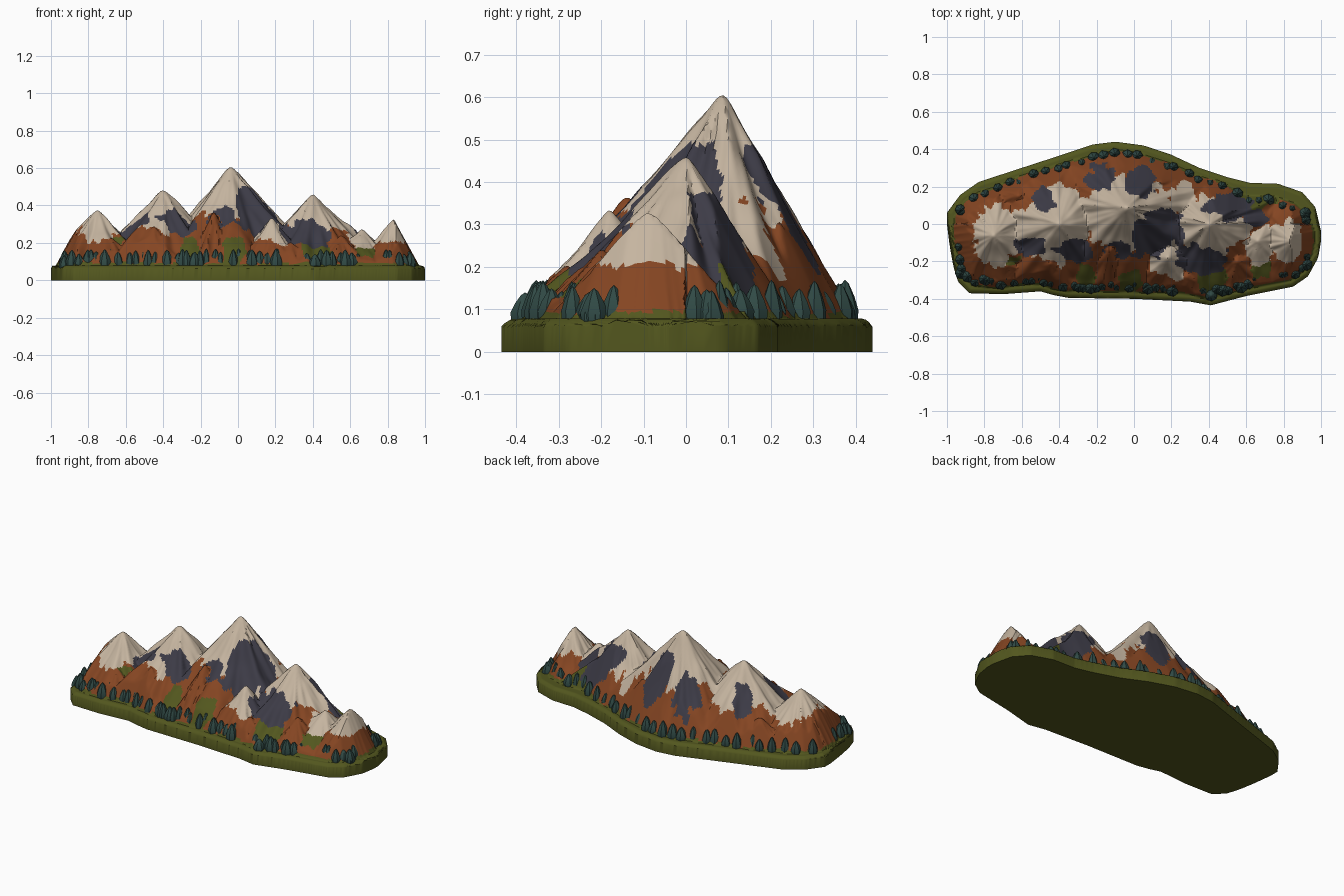
import bpy, bmesh, math, random
from mathutils import Vector, noise, kdtree

if "Cube" in bpy.data.objects:
    bpy.data.objects.remove(bpy.data.objects["Cube"])

random.seed(4)


def material(name, rgb):
    m = bpy.data.materials.new(name)
    m.diffuse_color = (*rgb, 1)
    m.use_nodes = True
    m.node_tree.nodes["Principled BSDF"].inputs["Base Color"].default_value = m.diffuse_color
    return m


GRASS = material("meadow green", (0.085, 0.094, 0.013))
EARTH = material("red brown earth", (0.235, 0.060, 0.016))
SLATE = material("slate rock", (0.046, 0.044, 0.062))
SNOW = material("cream snow", (0.56, 0.46, 0.35))
PINE = material("pine teal", (0.030, 0.068, 0.060))

# Outline of the base: front edge and back edge as (x, y)
FRONT = [(-1, .0), (-.985, -.12), (-.965, -.23), (-.94, -.31), (-.88, -.37), (-.7, -.375),
         (-.5, -.36), (-.43, -.38), (-.35, -.395), (0, -.40), (.3, -.415), (.41, -.435),
         (.6, -.385), (.85, -.335), (.93, -.28), (.985, -.18), (1, -.09)]
BACK = [(-1, .06), (-.93, .155), (-.83, .225), (-.6, .30), (-.4, .365), (-.22, .425),
        (-.1, .44), (.05, .42), (.2, .37), (.35, .30), (.5, .25), (.62, .22), (.77, .215),
        (.9, .17), (.97, .09), (1, -.04)]


def edge(table, x):
    for (x0, y0), (x1, y1) in zip(table, table[1:]):
        if x <= x1:
            return y0 + (y1 - y0) * (x - x0) / (x1 - x0)
    return table[-1][1]


# Peaks: x, y, top, radius in x, radius to front, radius to back, can hold snow
PEAKS = [(-.75, -.06, .370, .34, .34, .33, 1), (-.40, .0, .478, .46, .42, .40, 1),
         (-.04, .085, .595, .54, .50, .39, 1), (.40, .0, .450, .42, .42, .31, 1),
         (.84, -.09, .328, .26, .26, .25, 1), (.18, -.18, .325, .26, .25, .24, 1),
         (.66, -.09, .265, .26, .29, .24, 1),
         # brown foothills
         (-.88, -.17, .22, .20, .22, .28, 0), (-.45, -.21, .28, .22, .19, .22, 0),
         (-.13, -.14, .36, .18, .28, .22, 0), (.28, -.28, .20, .16, .13, .17, 0),
         (.55, -.2, .235, .19, .19, .22, 0), (-.62, .15, .23, .24, .2, .17, 0),
         (-.22, .26, .25, .22, .2, .14, 0), (.14, .22, .30, .2, .2, .15, 0),
         (-.8, .08, .20, .2, .2, .15, 0), (-.68, -.22, .22, .2, .2, .15, 0)]

# Patches seen from above: x, y, radius x, radius y
SLATE_PATCHES = [(.16, -.02, .12, .11), (.04, -.06, .05, .11), (.36, -.19, .13, .08),
                 (.50, .09, .13, .07), (-.33, -.14, .10, .06), (-.18, .26, .09, .07),
                 (.03, .22, .08, .08), (-.56, -.12, .07, .05), (-.48, .13, .06, .07),
                 (-.08, -.14, .07, .05), (.64, .03, .06, .05), (.12, -.13, .06, .05)]
SNOW_PATCHES = [(-.60, -.03, .13, .09), (-.24, .05, .16, .08), (-.46, -.10, .07, .08),
                (.27, .13, .06, .09), (.20, -.14, .06, .09), (.70, -.10, .10, .06),
                (-.78, -.12, .05, .08), (.04, .15, .07, .06)]
GRASS_PATCHES = [(-.02, -.28, .06, .1), (.42, -.29, .09, .06), (-.66, -.18, .05, .04),
                 (.68, -.22, .05, .08), (-.25, -.28, .05, .07), (.64, .12, .08, .05)]

# Dense outline for the distance to the rim
rim = []
for table in (FRONT, BACK):
    for i in range(401):
        x = -1 + i / 200
        rim.append((x, edge(table, x)))
for s in (-1, 1):
    lo, hi = edge(FRONT, s), edge(BACK, s)
    rim += [(s, lo + (hi - lo) * i / 20) for i in range(21)]
tree = kdtree.KDTree(len(rim))
for i, p in enumerate(rim):
    tree.insert((p[0], p[1], 0), i)
tree.balance()


def terrain(x, y):
    """Height, share of the summit height, and whether the peak carries snow."""
    e = tree.find((x, y, 0))[2]
    best = (0, 1, 0)
    for i, (px, py, top, rx, rf, rb, snowy) in enumerate(PEAKS):
        u, v = (x - px) / rx, (y - py) / (rf if y < py else rb)
        d = math.hypot(u, v)
        if d > 1.4:
            continue
        a = math.atan2(v, u)
        ridge = noise.noise(Vector((2.3 * math.cos(a), 2.3 * math.sin(a), i * 7.3)))
        fine = noise.noise(Vector((5 * math.cos(a), 5 * math.sin(a), i * 3.1 + 2 * d)))
        d *= 1 + .24 * ridge + .13 * fine
        d = math.sqrt(d * d + .0012) - .0346
        h = (top - .07) * max(0, 1 - d) ** 1.28
        if h > best[0]:
            best = (h, top - .07, snowy)
    rough = noise.noise(Vector((x * 14, y * 14, 2))) * .010
    h = .075 + best[0] + (rough if best[0] > .02 else 0)
    shore = .036 + .016 * noise.noise(Vector((x * 6, y * 6, 9)))
    if y > 0:
        shore += .008 + .035 * max(0, 1 - abs(x - .75) / .25)
    h = min(h, .078 + 1.9 * max(0, e - shore))
    if e < .02:
        h = .055 + (h - .055) * math.sqrt(e / .02)
    return h, (h - .075) / best[1], best[2]


def inside(patches, x, y, wobble):
    return any(math.hypot((x - a) / b, (y - c) / d) < 1 + wobble for a, c, b, d in patches)


def finish(bm, name, mats, angle):
    bmesh.ops.recalc_face_normals(bm, faces=bm.faces)
    me = bpy.data.meshes.new(name)
    bm.to_mesh(me)
    bm.free()
    for m in mats:
        me.materials.append(m)
    ob = bpy.data.objects.new(name, me)
    bpy.context.collection.objects.link(ob)
    bpy.ops.object.select_all(action='DESELECT')
    ob.select_set(True)
    bpy.context.view_layer.objects.active = ob
    bpy.ops.object.shade_smooth_by_angle(angle=math.radians(angle))
    return ob


# Mountain range: height field fitted to the outline
NX, NY = 240, 104
bm = bmesh.new()
grid, info = [], {}
for i in range(NX + 1):
    u = -1 + 2 * i / NX
    x = .75 * u + .25 * math.sin(u * math.pi / 2)
    lo, hi = edge(FRONT, x), edge(BACK, x)
    col = []
    for j in range(NY + 1):
        y = lo + (hi - lo) * j / NY
        h, f, s = terrain(x, y)
        v = bm.verts.new((x, y, h))
        info[v] = (f, s)
        col.append(v)
    grid.append(col)
for i in range(NX):
    for j in range(NY):
        face = bm.faces.new((grid[i][j], grid[i + 1][j], grid[i + 1][j + 1], grid[i][j + 1]))
        c = face.calc_center_median()
        f, snowy = info[grid[i][j]]
        broad = noise.noise(Vector((c.x * 9, c.y * 9, 5)))
        jag = noise.noise(Vector((c.x * 26, c.y * 26, 1)))
        wob = .4 * broad + .35 * jag
        if c.z < .092 + .012 * broad:
            k = 0
        elif inside(SLATE_PATCHES, c.x, c.y, wob) and f < .80 and c.z > .12:
            k = 2
        elif c.z > .17 and (inside(SNOW_PATCHES, c.x, c.y, wob)
                            or snowy and f > .50 + .16 * broad + .12 * jag
                            and -.86 < c.x + .06 * jag < .91):
            k = 3
        elif inside(GRASS_PATCHES, c.x, c.y, wob) and c.z < .23:
            k = 0
        else:
            k = 1
        face.material_index = k

# Base skirt and flat underside
border = [e for e in bm.edges if e.is_boundary]
new = bmesh.ops.extrude_edge_only(bm, edges=border)["geom"]
for g in new:
    if isinstance(g, bmesh.types.BMVert):
        g.co.z = 0
    elif isinstance(g, bmesh.types.BMFace):
        g.material_index = 0
bottom = [e for e in new if isinstance(e, bmesh.types.BMEdge) and all(v.co.z == 0 for v in e.verts)]
for f in bmesh.ops.contextual_create(bm, geom=bottom)["faces"]:
    f.material_index = 0
finish(bm, "mountain_range", [GRASS, EARTH, SLATE, SNOW], 45)


# Pine trees: broad pointed lathed shapes in clumps along the rim
def pine(bm, x, y, r, h):
    z = min(terrain(x, y)[0], .09)
    n, turn = 7, random.random() * 6
    rings = []
    for rr, zz in ((.95, -.2), (1, .1), (.7, .5), (.28, .88)):
        rings.append([bm.verts.new((x + r * rr * math.cos(turn + a * math.tau / n),
                                    y + r * rr * math.sin(turn + a * math.tau / n),
                                    z + h * zz)) for a in range(n)])
    tip = bm.verts.new((x, y, z + h))
    bm.faces.new(rings[0][::-1])
    for a in range(n):
        b = (a + 1) % n
        for low, up in zip(rings, rings[1:]):
            bm.faces.new((low[a], low[b], up[b], up[a]))
        bm.faces.new((rings[-1][a], rings[-1][b], tip))


bm = bmesh.new()
for table, side, count in ((FRONT, 1, 54), (BACK, -1, 30)):
    for i in range(count):
        x = -.92 + 1.84 * i / (count - 1) + random.uniform(-.015, .015)
        if side > 0 and noise.noise(Vector((x * 6, 3.7, 0))) < -.25:
            continue
        y = edge(table, x) + side * random.uniform(.055, .085)
        if side < 0 and x > .6:
            y -= .03
        y = max(min(y, edge(BACK, x) - .045), edge(FRONT, x) + .045)
        pine(bm, x, y, random.uniform(.026, .036), random.uniform(.05, .08))
# trees across the two ends
for s, ys in ((-1, (-.24, -.19, -.12, -.05, .02, .06)), (1, (-.22, -.17, .02, .06))):
    for y in ys:
        pine(bm, s * random.uniform(.91, .93), y, .03, random.uniform(.05, .07))
finish(bm, "pine_trees", [PINE], 30)
